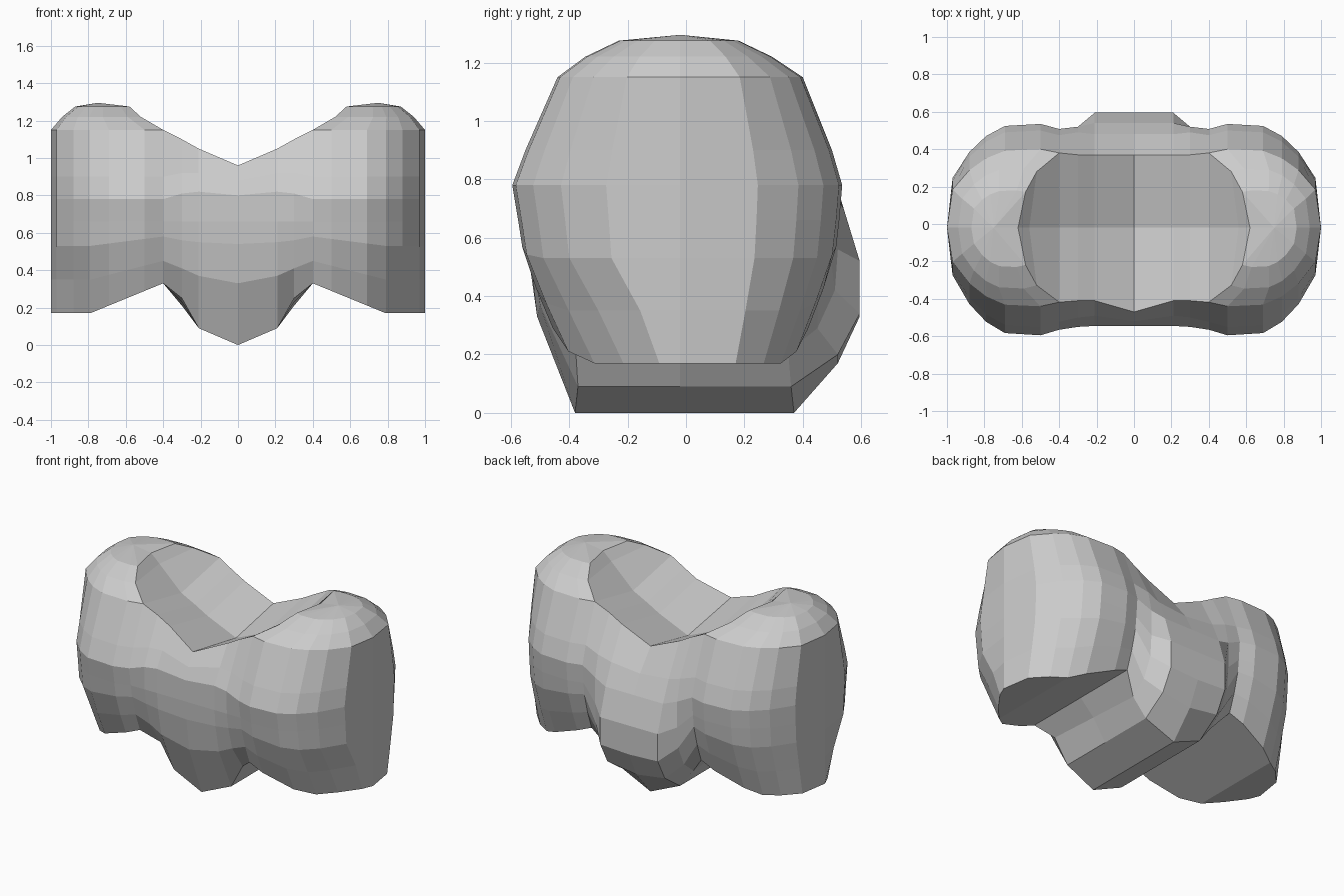
import bpy, bmesh

cube = bpy.data.objects.get("Cube")
if cube:
    bpy.data.objects.remove(cube, do_unlink=True)

grey = bpy.data.materials.new("plain grey")
grey.use_nodes = True
grey.diffuse_color = (0.6, 0.6, 0.6, 1)
grey.node_tree.nodes["Principled BSDF"].inputs["Base Color"].default_value = (0.6, 0.6, 0.6, 1)

bm = bmesh.new()


def loft(rings, skip=lambda row, col: False):
    """Bridge closed rings of points in order and return their vertices."""
    rows = [[bm.verts.new(p) for p in ring] for ring in rings]
    n = len(rows[0])
    for r, (a, b) in enumerate(zip(rows, rows[1:])):
        for i in range(n):
            j = (i + 1) % n
            if not skip(r, i):
                bm.faces.new((a[i], a[j], b[j], b[i]))
    return rows


# Side profile of a hip: height, front depth, back depth
PROFILE = [(0.17, 0.40, 0.37), (0.33, 0.475, 0.435), (0.53, 0.555, 0.51), (0.66, 0.575, 0.525),
           (0.78, 0.595, 0.535), (0.90, 0.55, 0.50), (1.15, 0.44, 0.40)]
# Plan of a hip from outer to inner edge: x, share of the depth
PLAN = [(0.97, 0.46), (0.88, 0.72), (0.79, 0.88), (0.69, 0.98), (0.5, 1.0), (0.4, 0.95)]
MID_Y = -0.02


def depth(z):
    for (z0, f0, b0), (z1, f1, b1) in zip(PROFILE, PROFILE[1:]):
        if z <= z1:
            t = (z - z0) / (z1 - z0)
            return f0 + (f1 - f0) * t, b0 + (b1 - b0) * t
    return PROFILE[-1][1:]


def hip_ring(level, side, rise=0.0, dip=0.0):
    """Ring at one height, rising inwards; the front narrows towards the leg."""
    power = 1 + max(0, 0.53 - level) / 0.4

    def height(x):
        return level + rise * max(0, 0.79 - x) / 0.39

    def share(x, s):
        return s ** power if x > 0.5 else s

    front = [(side * x, -share(x, s) * depth(height(x))[0], height(x)) for x, s in PLAN]
    back = [(side * x, s * depth(height(x))[1], height(x)) for x, s in reversed(PLAN)]
    return ([(side, MID_Y, level)] + front
            + [(side * 0.4, MID_Y, height(0.4) - dip)] + back)


def dome_ring(z, inner, outer, front, back, side):
    """Shrunken ring for the rounded top of a hip."""
    def px(x):
        return side * (inner + (x - 0.4) / 0.6 * (outer - inner))
    return ([(px(1), MID_Y, z)] + [(px(x), -s * front, z) for x, s in PLAN]
            + [(side * (inner + 0.04), MID_Y, z)]
            + [(px(x), s * back, z) for x, s in reversed(PLAN)])


def hip_walls(side):
    rings = [hip_ring(0.17, side, 0.16), hip_ring(0.35, side, 0.10), hip_ring(0.53, side, 0.05)]
    return rings + [hip_ring(z, side) for z in (0.66, 0.78, 0.90)] + [hip_ring(1.15, side, 0, 0.08)]


# Hips, left open on the inner side where the middle joins
for side in (1, -1):
    rings = hip_walls(side) + [
        dome_ring(1.22, 0.52, 0.94, 0.345, 0.295, side),
        dome_ring(1.275, 0.58, 0.87, 0.23, 0.18, side),
        [(side * 0.75, MID_Y, 1.295)] * 14]
    base = loft(rings, lambda row, col: row < 6 and col in (6, 7))[0]
    under = [(0, 1, 13), (6, 7, 8)] + [(i, i + 1, 13 - i, 14 - i) for i in range(1, 6)]
    for ids in under:
        bm.faces.new([base[i] for i in ids])

# Middle: cross-sections (y, z), front from bottom to top and back from top to bottom
SECTIONS = [
    (0.0, [(-.38, 0), (-.51, .33), (-.54, .54), (-.545, .66), (-.545, .80), (-.52, .88), (-.47, .96)],
     [(.37, .96), (.48, .82), (.54, .70), (.595, .52), (.595, .33), (.52, .17), (.37, 0)]),
    (0.21, [(-.37, .09), (-.50, .37), (-.535, .55), (-.545, .66), (-.545, .82), (-.49, .92), (-.41, 1.05)],
     [(.37, 1.05), (.48, .84), (.54, .70), (.595, .52), (.595, .34), (.52, .2), (.36, .09)]),
    (0.3, [(-.38, .25), (-.49, .41), (-.53, .56), (-.545, .66), (-.55, .81), (-.50, .92), (-.41, 1.1)],
     [(.37, 1.1), (.49, .87), (.52, .73), (.52, .56), (.51, .42), (.45, .29), (.35, .21)]),
]
walls = hip_walls(1)
SECTIONS.append((0.4, [r[6][1:] for r in walls], [r[8][1:] for r in reversed(walls)]))


def section_ring(x, front, back):
    """Close a section with a dipped point on top and a point below."""
    loop = front + [(MID_Y, front[-1][1] - 0.08)] + back + [(MID_Y, (front[0][1] + back[-1][1]) / 2)]
    return [(x, y, z) for y, z in loop]


stations = [(-x, f, b) for x, f, b in reversed(SECTIONS[1:])] + SECTIONS
loft([section_ring(*s) for s in stations])

# Weld the parts into one closed body
bmesh.ops.remove_doubles(bm, verts=bm.verts, dist=0.001)
bmesh.ops.recalc_face_normals(bm, faces=bm.faces)
mesh = bpy.data.meshes.new("hip_body")
bm.to_mesh(mesh)
bm.free()
mesh.materials.append(grey)
bpy.context.collection.objects.link(bpy.data.objects.new("hip_body", mesh))
